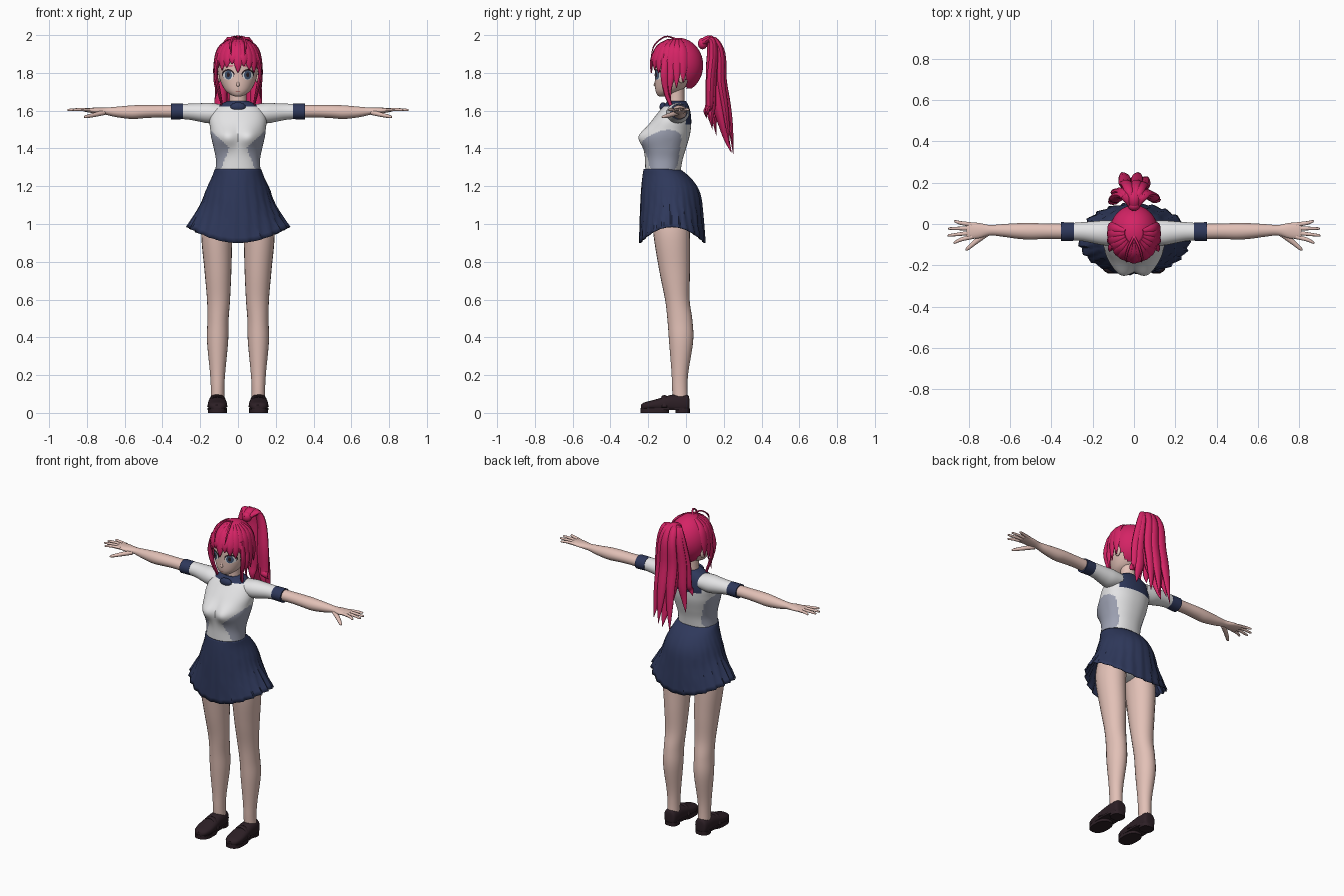
import bpy, bmesh, math
from mathutils import Vector
from mathutils.bvhtree import BVHTree


def material(name, rgb):
    m = bpy.data.materials.new(name)
    m.diffuse_color = (*rgb, 1)
    return m


SKIN = material("skin", (0.76, 0.53, 0.47))
HAIR = material("crimson hair", (0.66, 0.017, 0.13))
WHITE = material("white cloth", (0.78, 0.78, 0.79))
SHADE = material("blue grey cloth", (0.34, 0.36, 0.45))
NAVY = material("navy cloth", (0.028, 0.04, 0.105))
LEATHER = material("dark leather", (0.026, 0.014, 0.019))
IRIS = material("slate blue iris", (0.06, 0.10, 0.18))
LIP = material("lip", (0.50, 0.20, 0.18))


def finish(name, bm, mats, mirror=False):
    bmesh.ops.recalc_face_normals(bm, faces=bm.faces)
    me = bpy.data.meshes.new(name)
    bm.to_mesh(me)
    bm.free()
    for m in mats:
        me.materials.append(m)
    ob = bpy.data.objects.new(name, me)
    bpy.context.collection.objects.link(ob)
    if mirror:
        ob.modifiers.new("mirror", 'MIRROR').use_mirror_merge = False
    return ob


def spline(pts, k):
    out = []
    for i in range(len(pts) - 1):
        a, b, c, d = pts[max(i - 1, 0)], pts[i], pts[i + 1], pts[min(i + 2, len(pts) - 1)]
        for j in range(k):
            t = j / k
            out.append([0.5 * (2 * q + (r - p) * t + (2 * p - 5 * q + 4 * r - s) * t * t
                               + (3 * q - p - 3 * r + s) * t ** 3) for p, q, r, s in zip(a, b, c, d)])
    return out + [list(pts[-1])]


def tube(name, pts, mats, side=(1, 0, 0), axis=None, n=24, k=4, p=2, mirror=False, caps=True, fn=None, rule=None):
    """Loft of ellipses (x, y, z, half width along side, half depth)."""
    bm = bmesh.new()
    path, rings = spline(pts, k), []
    for i, q in enumerate(path):
        c = Vector(q[:3])
        t = Vector(axis) if axis else Vector(path[min(i + 1, len(path) - 1)][:3]) - Vector(path[max(i - 1, 0)][:3])
        t.normalize()
        s = Vector(side)
        s = (s - t * s.dot(t)).normalized()
        m = t.cross(s)
        ring = []
        for j in range(n):
            a = 2 * math.pi * j / n
            u, v = (math.copysign(abs(f) ** (2 / p), f) for f in (math.cos(a), math.sin(a)))
            co = c + s * u * q[3] + m * v * q[4]
            ring.append(bm.verts.new(fn(co) if fn else co))
        rings.append(ring)
    for r0, r1 in zip(rings, rings[1:]):
        for j in range(n):
            bm.faces.new((r0[j], r0[(j + 1) % n], r1[(j + 1) % n], r1[j]))
    if caps:
        bm.faces.new(rings[0])
        bm.faces.new(rings[-1])
    if rule:
        for f in bm.faces:
            f.material_index = rule(f.calc_center_median())
    return finish(name, bm, mats, mirror)


def ball(name, centre, radii, mat, mirror=False, keep=None):
    bm = bmesh.new()
    bmesh.ops.create_uvsphere(bm, u_segments=40, v_segments=28, radius=1)
    for v in bm.verts:
        v.co = Vector([c + r * x for c, r, x in zip(centre, radii, v.co)])
    if keep:
        bmesh.ops.delete(bm, geom=[f for f in bm.faces if not keep(f.calc_center_median())], context='FACES')
    return finish(name, bm, [mat], mirror)


Z, X, Y = (0, 0, 1), (1, 0, 0), (0, 1, 0)


# blouse with bust, collar and side panels
def bust(co):
    if co.y < -0.08:
        co.y -= 0.04 * math.exp(-((abs(co.x) - 0.06) / 0.06) ** 2 - ((co.z - 1.46) / 0.055) ** 2)
    return co


def blouse_rule(c):
    ax = abs(c.x)
    if c.z > 1.622 or (c.y > -0.03 and c.z > 1.53 and ax < 0.11):
        return 2
    edge = 0.045 + abs(c.z - 1.405) * (0.4 if c.z < 1.405 else 1.1)
    return 1 if c.z < 1.56 and c.y < -0.02 - (1.5 - c.z) * 0.12 and ax > edge else 0


def lofted(rows):
    return [(0, (f + b) / 2, z, a, (b - f) / 2) for z, f, b, a in rows]


tube("blouse", lofted([(1.27, -.215, -.03, .12), (1.34, -.217, -.018, .117), (1.40, -.22, 0, .128),
     (1.46, -.218, .018, .142), (1.50, -.205, .025, .147), (1.55, -.178, .028, .15), (1.60, -.14, .022, .135),
     (1.63, -.115, .012, .10), (1.65, -.10, 0, .058)]), [WHITE, SHADE, NAVY], axis=Z, n=80, k=7, p=2.2,
     fn=bust, rule=blouse_rule)
ball("collar_knot", (0, -.122, 1.62), (.04, .018, .024), NAVY)
tube("sleeve", [(.09, -.045, 1.588, .06, .046), (.15, -.043, 1.587, .06, .054), (.20, -.04, 1.59, .053, .049),
     (.25, -.037, 1.594, .046, .043), (.30, -.037, 1.596, .042, .04)], [WHITE], side=Y, axis=X, mirror=True)
tube("sleeve_cuff", [(.29, -.037, 1.596, .044, .041), (.355, -.037, 1.595, .046, .042)], [NAVY], side=Y,
     axis=X, mirror=True)

# arms and hands
tube("arm", [(.33, -.036, 1.597, .037, .034), (.42, -.035, 1.597, .037, .033), (.50, -.035, 1.595, .04, .035),
     (.56, -.034, 1.592, .038, .036), (.64, -.031, 1.593, .03, .028), (.70, -.03, 1.597, .025, .019),
     (.75, -.032, 1.6, .037, .016), (.80, -.032, 1.603, .04, .011), (.812, -.032, 1.603, .036, .008)],
     [SKIN], side=Y, axis=X, mirror=True)
for name, y0, x1, y1 in (("index_finger", -.062, .875, -.09), ("middle_finger", -.042, .902, -.055),
                         ("ring_finger", -.021, .90, -.022), ("little_finger", -.003, .872, .013)):
    tube(name, [(.785, y0, 1.603, .011, .009), (.84, (y0 + y1) / 2, 1.606, .009, .008),
         (x1 - .006, y1, 1.604, .006, .006), (x1, y1, 1.604, .002, .002)], [SKIN], side=Y, n=10, mirror=True)
tube("thumb", [(.71, -.045, 1.59, .014, .014), (.76, -.08, 1.578, .013, .012), (.805, -.118, 1.568, .009, .008),
     (.815, -.128, 1.566, .002, .002)], [SKIN], side=Y, n=10, mirror=True)

# pleated skirt
PLEATS = 24


def pleat(co):
    t = max(0, min(1, (1.29 - co.z) / 0.305))
    a = math.atan2((co.y + 0.075) / (0.10 + 0.075 * t), co.x / (0.125 + 0.145 * t))
    saw = (a * PLEATS / (2 * math.pi) + 0.125) % 1 - 0.5
    g = 1 + 0.07 * t * saw
    return Vector((co.x * g, -0.075 + (co.y + 0.075) * g, co.z - 0.085 * t * math.sin(a) ** 2))


skirt = tube("pleated_skirt", lofted([(1.29, -.225, -.03, .123), (1.25, -.232, .03, .138), (1.19, -.238, .075, .165),
             (1.10, -.242, .09, .20), (.985, -.245, .10, .27)]), [NAVY], axis=Z, n=PLEATS * 4, k=4, caps=False, fn=pleat)
skirt.modifiers.new("thickness", 'SOLIDIFY').thickness = 0.004

# hips and legs
ball("underwear", (0, -.08, 1.09), (.145, .115, .11), WHITE)
tube("leg", [(.108, -.03, .07, .036, .04), (.108, -.033, .14, .036, .041), (.108, -.032, .22, .041, .045),
     (.108, -.026, .38, .056, .064), (.106, -.032, .49, .056, .066), (.103, -.046, .60, .061, .065),
     (.106, -.06, .75, .071, .081), (.111, -.076, .95, .083, .097), (.09, -.08, 1.08, .083, .095)],
     [SKIN], axis=Z, k=5, mirror=True)


# loafers
def flat_sole(co):
    return Vector((co.x, co.y, max(co.z, 0.018)))


tube("shoe_upper", [(.109, .018, .05, .02, .02), (.109, .01, .05, .037, .045), (.109, -.03, .05, .044, .05),
     (.109, -.075, .05, .046, .046), (.109, -.125, .045, .05, .037), (.109, -.18, .04, .051, .026),
     (.109, -.222, .035, .04, .02), (.109, -.238, .03, .02, .012)], [LEATHER], axis=Y, p=2.5, mirror=True, fn=flat_sole)
for name, y, a, b, z0, z1 in (("shoe_welt", -.112, .052, .129, .016, .027), ("shoe_forefoot_sole", -.165, .05, .076, 0, .02),
                              ("shoe_heel", -.018, .042, .038, 0, .022)):
    tube(name, [(.109, y, z0, a, b), (.109, y, z1, a, b)], [LEATHER], axis=Z, k=1, p=2.6, mirror=True)
tube("shoe_strap", [(.06, -.115, .03, .014, .006), (.075, -.115, .072, .014, .006), (.109, -.115, .088, .014, .006),
     (.143, -.115, .072, .014, .006), (.158, -.115, .03, .014, .006)], [LEATHER], side=Y, n=10, mirror=True)

# neck, head, ears and nose
tube("neck", [(0, -.052, 1.60, .055, .05), (0, -.052, 1.65, .046, .044), (0, -.055, 1.74, .046, .046)], [SKIN], axis=Z)
head = tube("head", [(0, -.128, 1.675, .014, .012), (0, -.113, 1.685, .04, .04), (0, -.088, 1.715, .073, .075),
            (0, -.065, 1.78, .10, .10), (0, -.05, 1.86, .106, .113), (0, -.045, 1.93, .088, .096),
            (0, -.045, 1.97, .035, .04)], [SKIN], axis=Z, n=48, k=6)
ball("ear", (.104, -.022, 1.78), (.013, .022, .035), SKIN, mirror=True)
tube("nose", [(0, -.155, 1.765, .004, .006), (0, -.16, 1.738, .009, .011), (0, -.16, 1.728, .006, .007)],
     [SKIN], axis=Z, n=12)

# painted face details as plates laid on the head
bm = bmesh.new()
bm.from_mesh(head.data)
face_tree = BVHTree.FromBMesh(bm)
bm.free()


def plate(name, x, z, rx, rz, lift, mat, mirror=True):
    bm = bmesh.new()
    bmesh.ops.create_uvsphere(bm, u_segments=24, v_segments=16, radius=1)
    bmesh.ops.delete(bm, geom=[v for v in bm.verts if v.co.z < -0.01], context='VERTS')
    for v in bm.verts:
        px, pz = x + v.co.x * rx, z + v.co.y * rz
        hit = face_tree.ray_cast(Vector((px, -1, pz)), Vector((0, 1, 0)))[0]
        v.co = Vector((px, (hit.y if hit else -0.1) - lift, pz))
    finish(name, bm, [mat], mirror)


plate("eyelash", .052, 1.793, .033, .027, .002, LEATHER)
plate("eye_white", .052, 1.787, .028, .024, .0035, WHITE)
plate("iris", .051, 1.789, .019, .024, .005, IRIS)
plate("pupil", .051, 1.79, .008, .013, .0065, LEATHER)
plate("eyebrow", .052, 1.837, .028, .003, .002, HAIR)
plate("mouth", 0, 1.702, .014, .003, .002, LIP, False)

# hair cap
ball("hair_cap", (0, -.043, 1.84), (.119, .134, .146), HAIR,
     keep=lambda c: c.z > 1.86 or (c.z > 1.72 and c.y > 0.0) or (c.z > 1.815 and c.y > -.06))


# fringe and side hair, fanned round the head
def fringe(name, deg, tip):
    a, pts = math.radians(deg), []
    heights = (1.978, 1.945, 1.90, (1.90 + tip) / 2, tip)
    for z, w in zip(heights, (.008, .02, .026, .022, .002)):
        r = math.sqrt(max(0, 1 - (max(z - 1.84, 0) / .148) ** 2)) * 1.03
        pts.append((.119 * r * math.sin(a), -.043 - .136 * r * math.cos(a), z, w, .009 if w > .01 else .003))
    tube(name, pts, [HAIR], side=(math.cos(a), math.sin(a), 0), n=8)


tips = (1.80, 1.835, 1.815, 1.80, 1.82, 1.745, 1.72, 1.75)
for i, tip in enumerate(tips):
    for s in ((1, -1) if i else (1,)):
        fringe("fringe_lock", s * i * 14.5, tip + (.012 if s < 0 else 0))
tube("long_side_lock", [(.10, -.105, 1.90, .015, .01), (.117, -.115, 1.80, .02, .01), (.10, -.105, 1.70, .015, .009),
     (.088, -.085, 1.64, .01, .006), (.092, -.072, 1.595, .001, .001)], [HAIR], side=Y, n=8, mirror=True)
tube("short_side_lock", [(.112, -.07, 1.88, .016, .01), (.122, -.08, 1.78, .018, .009), (.115, -.085, 1.71, .009, .006),
     (.122, -.08, 1.66, .001, .001)], [HAIR], side=Y, n=8, mirror=True)
tube("crown_strand", [(.0, -.06, 1.982, .006, .004), (.025, -.11, 1.992, .006, .004), (.04, -.165, 1.95, .006, .004),
     (.035, -.185, 1.89, .001, .001)], [HAIR], n=8, mirror=True)

# ponytail of overlapping locks
ball("hair_tie", (0, .088, 1.955), (.03, .025, .03), HAIR)
tube("ponytail_core", [(0, .075, 1.95, .02, .02), (0, .125, 1.972, .034, .028), (0, .155, 1.91, .05, .045),
     (0, .155, 1.80, .06, .05), (0, .165, 1.68, .065, .045), (0, .19, 1.56, .05, .03), (0, .215, 1.45, .02, .015),
     (0, .24, 1.38, .002, .002)], [HAIR], n=20)
for x, y, z in ((.10, .14, 1.50), (-.11, .16, 1.47), (.065, .23, 1.42), (-.06, .25, 1.37), (.02, .25, 1.40),
                (-.125, .11, 1.56), (.13, .12, 1.58), (.015, .13, 1.53)):
    tube("ponytail_lock", [(x * .15, .09, 1.96, .012, .012), (x * .35, .12 + y * .12, 1.975, .022, .016),
         (x * .55, .10 + y * .36, 1.90, .028, .02), (x * .7, .07 + y * .5, 1.76, .032, .022),
         (x * .75, .04 + y * .72, 1.63, .03, .018), (x * .85, y * .95, (1.63 + z) / 2, .02, .012), (x, y, z, .001, .001)],
         [HAIR], n=10)

# soft shading with crisp edges
for ob in bpy.context.scene.objects:
    ob.select_set(True)
    bpy.context.view_layer.objects.active = ob
bpy.ops.object.shade_smooth_by_angle(angle=math.radians(40))
